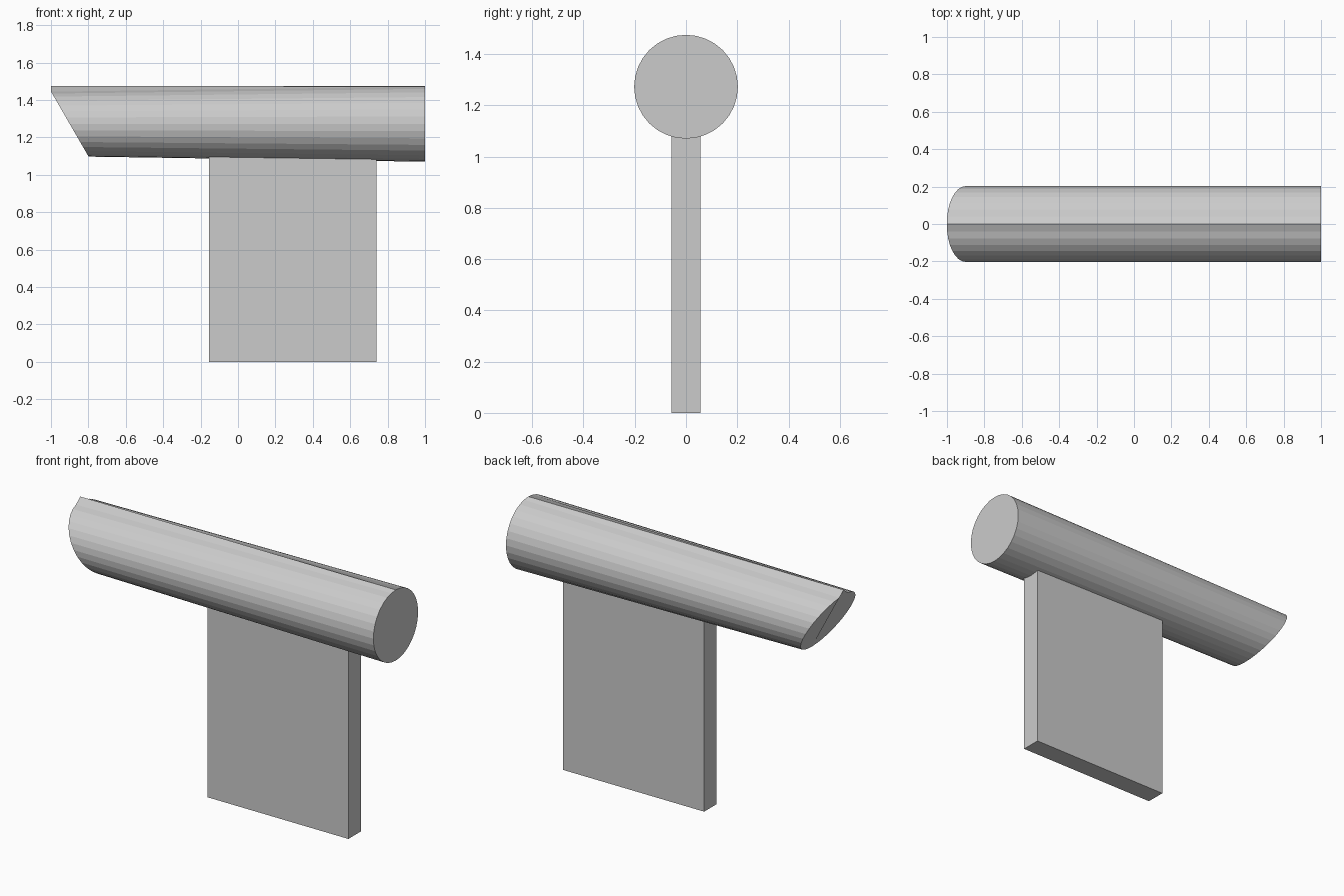
import bpy, bmesh, math

if "Cube" in bpy.data.objects:
    bpy.data.objects.remove(bpy.data.objects["Cube"])

N, R, ZC = 32, 0.2025, 1.2725
TILT = math.radians(30)


def make_object(name, bm):
    bmesh.ops.recalc_face_normals(bm, faces=bm.faces[:])
    mesh = bpy.data.meshes.new(name)
    bm.to_mesh(mesh)
    bm.free()
    obj = bpy.data.objects.new(name, mesh)
    bpy.context.collection.objects.link(obj)
    return obj


def ring(bm, x, tilt):
    # circle starting at the top, leaned about the y axis
    verts = []
    for i in range(N):
        a = 2 * math.pi * i / N
        up = R * math.cos(a)
        verts.append(bm.verts.new((x - up * math.sin(tilt), R * math.sin(a),
                                   ZC + up * math.cos(tilt))))
    return verts


# Horizontal tube: upright circle at the right, leaned circle at the left
bm = bmesh.new()
right = ring(bm, 1.0, 0)
left = ring(bm, -0.9, TILT)
# raised ridge point at the top of the leaned end
left[0].co = (-1.0, 0, ZC + R)
for i in range(N):
    j = (i + 1) % N
    bm.faces.new((right[i], right[j], left[j], left[i]))
bm.faces.new(right)
# leaned cap, creased from top to bottom
bm.faces.new(left[:N // 2 + 1])
bm.faces.new(left[N // 2:] + left[:1])
make_object("horizontal_tube", bm)

# Flat upright support
bm = bmesh.new()
bmesh.ops.create_cube(bm, size=1)
x0, x1, height = -0.155, 0.74, 1.11
bmesh.ops.scale(bm, vec=(x1 - x0, 0.114, height), verts=bm.verts)
bmesh.ops.translate(bm, vec=((x0 + x1) / 2, 0, height / 2), verts=bm.verts)
make_object("support_plate", bm)
